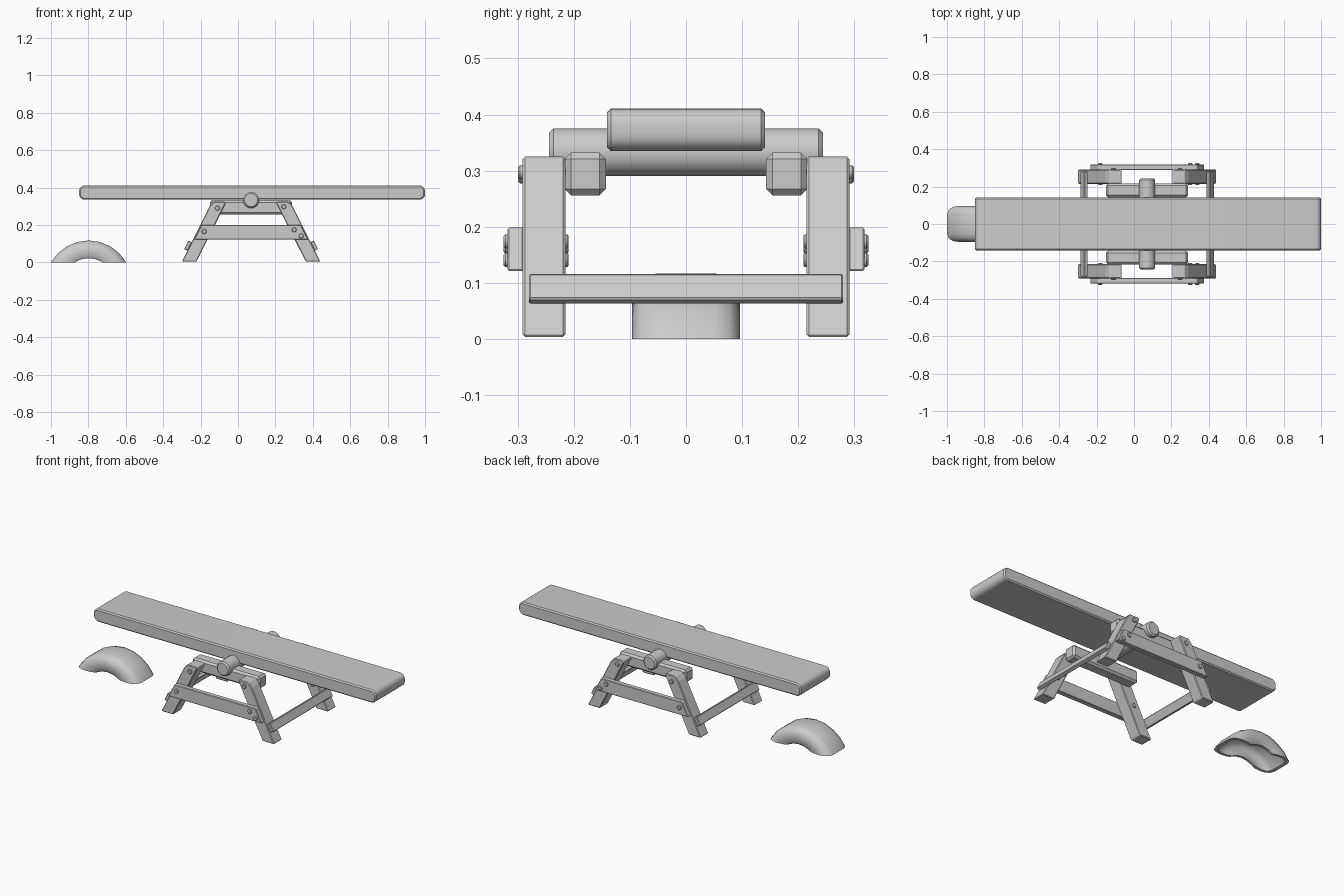
import bpy, bmesh
from math import sin, cos, pi, radians
from mathutils import Matrix, Vector

if "Cube" in bpy.data.objects:
    bpy.data.objects.remove(bpy.data.objects["Cube"])

CX = 0.07  # x of the stand's symmetry plane


def finish(name, bm, bevel=0.0, smooth=False):
    bmesh.ops.recalc_face_normals(bm, faces=bm.faces)
    if bevel:
        edges = [e for e in bm.edges if e.calc_face_angle(0) > radians(35)]
        bmesh.ops.bevel(bm, geom=edges, offset=bevel, segments=1,
                        affect='EDGES', clamp_overlap=True)
    me = bpy.data.meshes.new(name)
    bm.to_mesh(me)
    bm.free()
    if smooth:
        me.shade_smooth()
        me.set_sharp_from_angle(angle=radians(35))
    ob = bpy.data.objects.new(name, me)
    bpy.context.collection.objects.link(ob)
    return ob


def prism(name, pts, y0, y1, bevel=0.0, smooth=False):
    """Extrude an (x, z) outline from y0 to y1."""
    bm = bmesh.new()
    f = bm.faces.new([bm.verts.new((x, y0, z)) for x, z in pts])
    ext = bmesh.ops.extrude_face_region(bm, geom=[f])
    moved = [v for v in ext['geom'] if isinstance(v, bmesh.types.BMVert)]
    bmesh.ops.translate(bm, verts=moved, vec=(0, y1 - y0, 0))
    return finish(name, bm, bevel, smooth)


def rod(name, x, z, y0, y1, r, sides, bevel):
    pts = [(x + r * cos(2 * pi * (i + .5) / sides),
            z + r * sin(2 * pi * (i + .5) / sides)) for i in range(sides)]
    return prism(name, pts, y0, y1, bevel, True)


def rounded_rect(x0, x1, z0, z1, r, n=5):
    pts = []
    corners = [(x1 - r, z1 - r), (x0 + r, z1 - r), (x0 + r, z0 + r), (x1 - r, z0 + r)]
    for k, (cx, cz) in enumerate(corners):
        for i in range(n + 1):
            a = (k + i / n) * pi / 2
            pts.append((cx + r * cos(a), cz + r * sin(a)))
    return pts


# seesaw plank and its axle
prism("plank", rounded_rect(-0.85, 1.0, 0.335, 0.411, 0.03), -0.141, 0.141, 0.007, True)
rod("axle", CX, 0.333, -0.244, 0.244, 0.043, 20, 0.008)

# stand legs, outline measured from the symmetry plane
leg = [(0.37, 0.004), (0.222, 0.30), (0.20, 0.325), (0.14, 0.325), (0.134, 0.318), (0.292, 0.004)]
for s in (-1, 1):
    side = "front" if s < 0 else "back"
    for d in (-1, 1):
        end = "left" if d < 0 else "right"
        prism(f"{side}_{end}_leg", [(CX + d * x, z) for x, z in leg],
              s * 0.215, s * 0.291, 0.004)
    # upper beam carrying the axle
    prism(f"{side}_top_beam", [(CX - 0.22, 0.256), (CX + 0.22, 0.256),
                               (CX + 0.22, 0.332), (CX - 0.22, 0.332)],
          s * 0.143, s * 0.216, 0.011)
    # side rail with slanted ends
    prism(f"{side}_side_rail", [(CX - 0.305, 0.121), (CX + 0.305, 0.121),
                                (CX + 0.266, 0.199), (CX - 0.266, 0.199)],
          s * 0.289, s * 0.318, 0.003)
    # bolts through the beam and the rail
    for i, (x, z) in enumerate([(-0.11, 0.29), (0.245, 0.297)]):
        rod(f"{side}_beam_bolt_{i + 1}", x, z, s * 0.27, s * 0.299, 0.013, 12, 0.003)
    for i, (x, z) in enumerate([(-0.18, 0.165), (0.30, 0.174), (0.338, 0.141)]):
        rod(f"{side}_rail_bolt_{i + 1}", x, z, s * 0.209, s * 0.325, 0.013, 12, 0.003)

# cross bars fixed to the outer edges of the legs
bar = [(0.34, 0.062), (0.358, 0.071), (0.335, 0.117), (0.317, 0.108)]
for d, end in ((-1, "left"), (1, "right")):
    prism(f"{end}_cross_bar", [(CX + d * x, z) for x, z in bar], -0.28, 0.28, 0.003)

# half-buried hollow tyre: a U-shaped section swept about y, cut at the ground
half = [(0.052, 0.231), (0.078, 0.222), (0.092, 0.203), (0.096, 0.178), (0.092, 0.15),
        (0.083, 0.136), (0.070, 0.136), (0.078, 0.155), (0.081, 0.178), (0.076, 0.197),
        (0.064, 0.209), (0.045, 0.215)]
section = half + [(-y, r) for y, r in reversed(half)]
bm = bmesh.new()
rings = []
for a in range(-75, 76, 15):
    t = radians(a)
    rings.append([bm.verts.new((-0.799 + r * sin(t), y, -0.114 + r * cos(t)))
                  for y, r in section])
n = len(section)
for r0, r1 in zip(rings, rings[1:]):
    for i in range(n):
        j = (i + 1) % n
        bm.faces.new((r0[i], r0[j], r1[j], r1[i]))
bmesh.ops.bisect_plane(bm, geom=bm.verts[:] + bm.edges[:] + bm.faces[:],
                       plane_co=(0, 0, 0), plane_no=(0, 0, 1), clear_inner=True)
bmesh.ops.holes_fill(bm, edges=[e for e in bm.edges if e.is_boundary], sides=0)
finish("buried_tyre", bm, 0, True)
